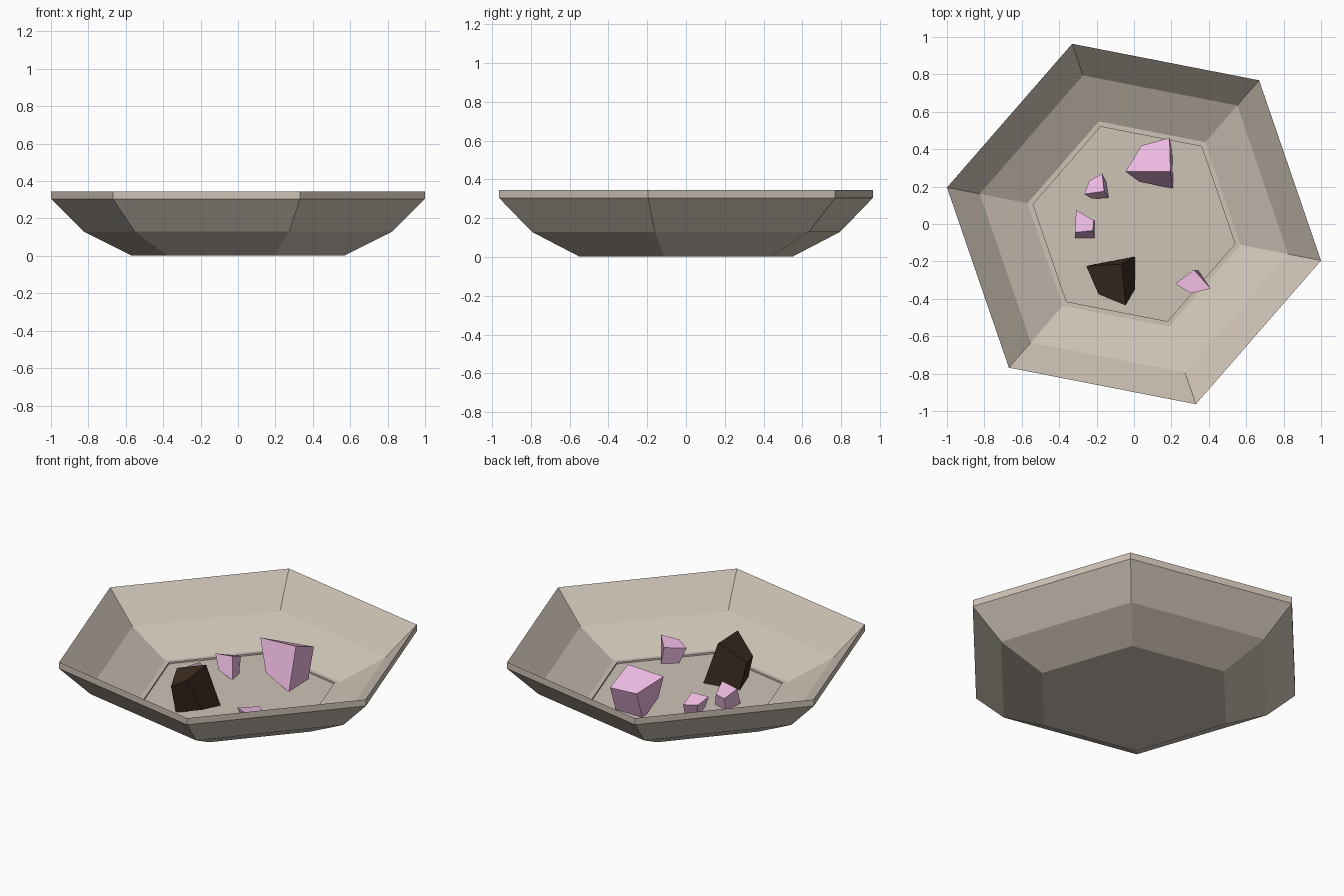
import bpy, bmesh, math

if "Cube" in bpy.data.objects:
    bpy.data.objects.remove(bpy.data.objects["Cube"])

SIDES = 6
TURN = math.radians(-11.05)


def material(name, rgb):
    m = bpy.data.materials.new(name)
    m.diffuse_color = (*rgb, 1)
    m.use_nodes = True
    m.node_tree.nodes["Principled BSDF"].inputs["Base Color"].default_value = m.diffuse_color
    return m


def finish(bm, name, mat):
    bmesh.ops.recalc_face_normals(bm, faces=bm.faces)
    me = bpy.data.meshes.new(name)
    bm.to_mesh(me)
    bm.free()
    me.materials.append(mat)
    ob = bpy.data.objects.new(name, me)
    bpy.context.collection.objects.link(ob)
    return ob


def hex_lathe(name, profile, mat):
    """Six-sided turning of (radius, z) rings, capped at both ends."""
    bm = bmesh.new()
    rings = []
    for r, z in profile:
        rings.append([bm.verts.new((r * math.cos(TURN + i * math.tau / SIDES),
                                    r * math.sin(TURN + i * math.tau / SIDES), z))
                      for i in range(SIDES)])
    for a, b in zip(rings, rings[1:]):
        for i in range(SIDES):
            j = (i + 1) % SIDES
            bm.faces.new((a[i], a[j], b[j], b[i]))
    bm.faces.new(rings[0])
    bm.faces.new(rings[-1])
    return finish(bm, name, mat)


def rock(name, top, bottom, mat):
    """Skewed block from four top and four bottom corners in matching order."""
    bm = bmesh.new()
    t = [bm.verts.new(p) for p in top]
    b = [bm.verts.new(p) for p in bottom]
    bm.faces.new(t)
    bm.faces.new(b)
    for i in range(4):
        j = (i + 1) % 4
        bm.faces.new((t[i], t[j], b[j], b[i]))
    return finish(bm, name, mat)


clay = material("clay", (0.62, 0.55, 0.47))
pink = material("pink_stone", (0.83, 0.48, 0.74))
dark = material("dark_stone", (0.045, 0.025, 0.015))

# Dish: outside from the base up, over the sharp rim, down to the sunken floor
hex_lathe("dish", [(0.58, 0.002), (0.84, 0.13), (1.0187, 0.305), (1.0187, 0.345),
                   (0.84, 0.166), (0.58, 0.045), (0.55, 0.045), (0.55, 0.035)], clay)

# Loose stones on the floor
rock("large_pink_stone",
     [(-.045, .28, .262), (.195, .28, .272), (.19, .46, .20), (.04, .42, .187)],
     [(.03, .225, .09), (.21, .19, .03), (.205, .38, .02), (.025, .38, .02)], pink)
rock("dark_stone",
     [(-.255, -.225, .213), (-.065, -.215, .28), (-.045, -.435, .27), (-.19, -.375, .175)],
     [(-.21, -.215, .025), (.005, -.175, .035), (.005, -.35, .075), (-.15, -.385, .03)], dark)
rock("small_pink_stone_back",
     [(-.265, .16, .152), (-.16, .175, .157), (-.17, .27, .12), (-.24, .23, .12)],
     [(-.225, .135, .07), (-.135, .14, .03), (-.145, .215, .02), (-.22, .22, .02)], pink)
rock("small_pink_stone_left",
     [(-.315, -.045, .135), (-.22, -.035, .16), (-.215, .02, .10), (-.31, .075, .12)],
     [(-.315, -.075, .035), (-.21, -.075, .035), (-.21, .015, .02), (-.30, .04, .02)], pink)
rock("small_pink_stone_right",
     [(.22, -.32, .135), (.305, -.37, .145), (.41, -.345, .157), (.32, -.245, .14)],
     [(.27, -.31, .02), (.31, -.36, .03), (.38, -.33, .04), (.345, -.25, .03)], pink)
